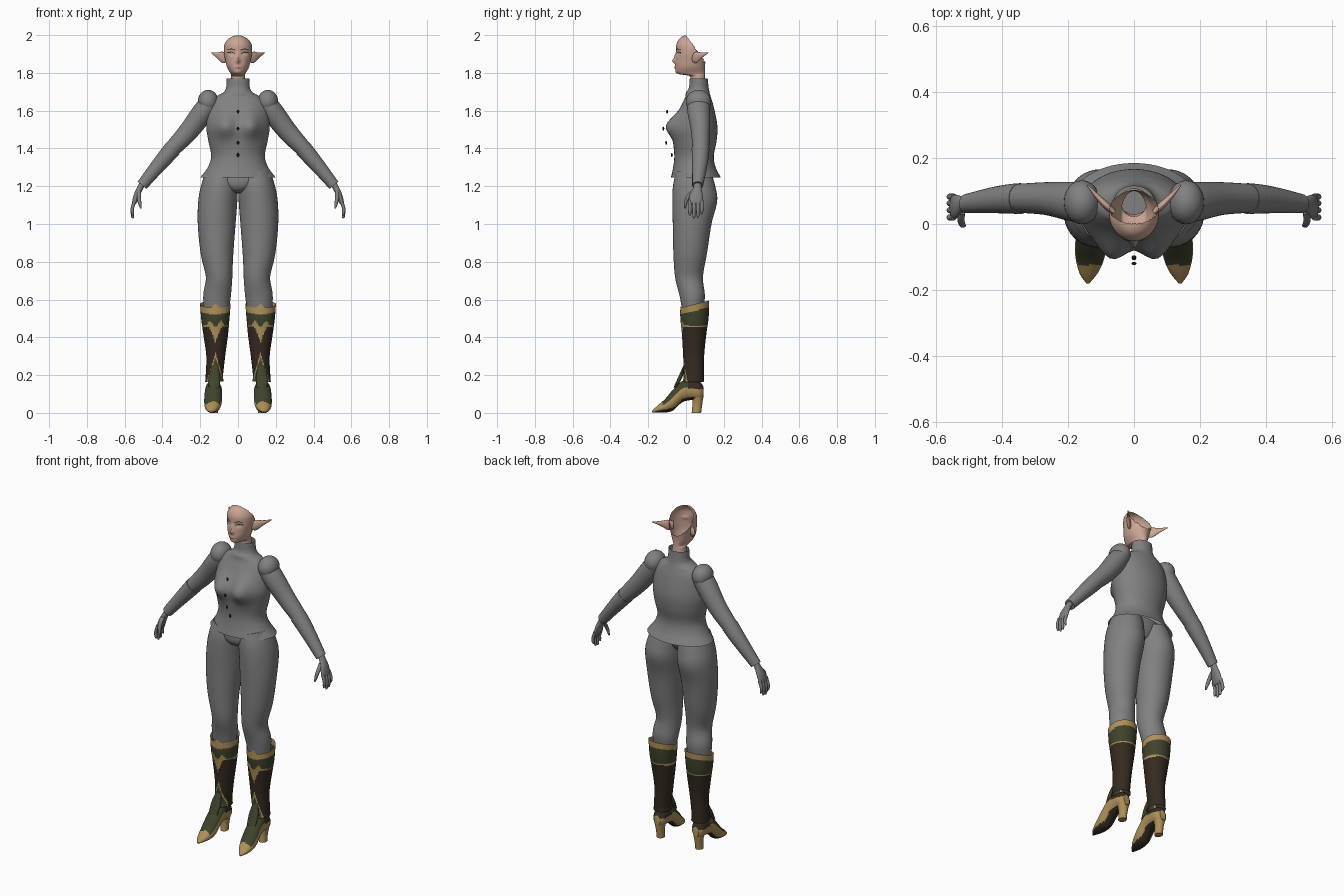
import bpy, bmesh, math
from mathutils import Vector
from mathutils.bvhtree import BVHTree

cube = bpy.data.objects.get("Cube")
if cube:
    bpy.data.objects.remove(cube, do_unlink=True)


def material(name, r, g, b):
    m = bpy.data.materials.new(name)
    m.use_nodes = True
    m.diffuse_color = (r, g, b, 1)
    bsdf = m.node_tree.nodes["Principled BSDF"]
    bsdf.inputs["Base Color"].default_value = (r, g, b, 1)
    bsdf.inputs["Roughness"].default_value = 0.8
    return m


GREY = material("grey cloth", 0.22, 0.22, 0.22)
SKIN = material("skin", 0.60, 0.38, 0.30)
GOLD = material("gold trim", 0.42, 0.28, 0.10)
GREEN = material("olive leather", 0.05, 0.055, 0.025)
BROWN = material("dark brown leather", 0.035, 0.023, 0.015)
BLACK = material("black", 0.012, 0.011, 0.012)
LIP = material("lips", 0.42, 0.2, 0.17)
WHITE = material("eye white", 0.55, 0.5, 0.47)
BOOT = [GOLD, GREEN, BROWN]
parts = []


def finish(name, bm, mats, rule=None):
    bmesh.ops.recalc_face_normals(bm, faces=bm.faces)
    for f in bm.faces:
        f.smooth = True
        if rule:
            c, n = f.calc_center_median(), f.normal
            f.material_index = rule(abs(c.x), c.y, c.z, n)
    me = bpy.data.meshes.new(name)
    bm.to_mesh(me)
    bm.free()
    for m in mats:
        me.materials.append(m)
    ob = bpy.data.objects.new(name, me)
    bpy.context.collection.objects.link(ob)
    parts.append(ob)
    return ob


def spline(rows, sub):
    """Smooth curve through the rows of numbers."""
    r = [Vector(p) for p in rows]
    r = [r[0] * 2 - r[1]] + r + [r[-1] * 2 - r[-2]]
    out = []
    for i in range(1, len(r) - 2):
        a, b, c, d = r[i - 1:i + 3]
        for k in range(sub):
            t = k / sub
            out.append((b * 2 + (c - a) * t + (a * 2 - b * 5 + c * 4 - d) * t * t
                        + (b * 3 - a - c * 3 + d) * t ** 3) * 0.5)
    return out + [r[-2]]


def tube(name, rows, mats, s=1, ref=(0, 1, 0), n=24, sub=5, cap=True,
         bumps=(), rule=None, warp=None, cut=None):
    """Skin elliptical rings (x, y, z, across radius, radius along ref)."""
    ref, pts, bm, rings = Vector(ref), spline(rows, sub), bmesh.new(), []
    for i, p in enumerate(pts):
        a, b = pts[max(i - 1, 0)], pts[min(i + 1, len(pts) - 1)]
        side = ref.cross(Vector(b[:3]) - Vector(a[:3])).normalized()
        ring = []
        for k in range(n):
            t = 2 * math.pi * k / n
            v = Vector(p[:3]) + side * p[3] * math.cos(t) + ref * p[4] * math.sin(t)
            front = max(0, -math.sin(t)) ** 0.5
            push = sum(amp * math.exp(-((abs(v.x) - x) / sx) ** 2 - ((v.z - z) / sz) ** 2)
                       for x, z, sx, sz, amp in bumps)
            v.y -= push * front
            if warp:
                v = warp(v)
            ring.append(bm.verts.new((v.x * s, v.y, v.z)))
        rings.append(ring)
    for a, b in zip(rings, rings[1:]):
        for k in range(n):
            bm.faces.new((a[k], a[(k + 1) % n], b[(k + 1) % n], b[k]))
    if cap:
        bm.faces.new(rings[0])
        bm.faces.new(rings[-1])
    if cut:
        gone = [f for f in bm.faces if cut(f.calc_center_median())]
        bmesh.ops.delete(bm, geom=gone, context="FACES")
    return finish(name, bm, mats, rule)


def upright(z, x, ra, front, back):
    """Horizontal ring given by its front and back limits."""
    return (x, (front + back) / 2, z, ra, (back - front) / 2)


def ball(name, pos, size, mat):
    bm = bmesh.new()
    bmesh.ops.create_uvsphere(bm, u_segments=24, v_segments=14, radius=1)
    for v in bm.verts:
        v.co = Vector(pos) + Vector(a * b for a, b in zip(v.co, size))
    return finish(name, bm, [mat])


# Jacket with collar, bust and flared hem
tube("jacket", [upright(*r) for r in (
    (1.77, 0, .06, .02, .115), (1.72, 0, .063, .015, .12), (1.695, 0, .08, 0, .125),
    (1.67, 0, .122, -.005, .132), (1.62, 0, .155, -.028, .147), (1.52, 0, .168, -.072, .166),
    (1.44, 0, .157, -.068, .162), (1.36, 0, .142, -.062, .147), (1.30, 0, .16, -.068, .157),
    (1.245, 0, .2, -.08, .185))], [GREY], n=56, sub=6, cap=False,
    bumps=[(.072, 1.52, .05, .065, .047)])
for i, (y, z) in enumerate(((-.10, 1.595), (-.12, 1.505), (-.105, 1.43), (-.075, 1.365))):
    ball(f"button_{i + 1}", (0, y, z), (.007, .005, .01), BLACK)

# Trousers centre
tube("trouser_seat", [upright(*r) for r in (
    (1.28, 0, .14, -.055, .125), (1.22, 0, .13, -.062, .115), (1.185, 0, .08, -.05, .1),
    (1.165, 0, .03, -.02, .08))], [GREY], n=32)

# Open-backed head and neck
head = tube("head", [upright(*r) for r in (
    (1.72, 0, .045, .03, .108), (1.765, 0, .038, .024, .102), (1.785, 0, .037, .015, .1),
    (1.797, 0, .04, -.045, .1), (1.83, 0, .058, -.056, .1), (1.87, 0, .068, -.055, .105),
    (1.91, 0, .075, -.052, .113), (1.95, 0, .072, -.051, .113), (1.98, 0, .052, -.036, .09),
    (1.995, 0, .027, -.015, .06), (2.0, 0, .004, .015, .03))], [SKIN], n=96, sub=7, cap=False,
    bumps=[(0, 1.863, .01, .012, .016), (0, 1.885, .009, .02, .008), (0, 1.828, .015, .008, .005),
           (.034, 1.902, .016, .01, -.006), (0, 1.803, .02, .01, .004)],
    cut=lambda c: c.y > 0 and c.z > 2.0 - 1.4 * c.y)

tree = BVHTree.FromPolygons([v.co for v in head.data.vertices],
                            [p.vertices[:] for p in head.data.polygons])


def face_plate(name, cols, mat, s=1):
    """Thin painted strip laid on the face: columns of (x, low z, high z)."""
    bm, lines = bmesh.new(), []
    for x, lo, hi in spline(cols, 4):
        line = []
        for k in range(4):
            z = lo + (hi - lo) * k / 3
            hit = tree.ray_cast(Vector((x * s, -1, z)), Vector((0, 1, 0)))[0]
            line.append(bm.verts.new((x * s, (hit.y if hit else 0) - .002, z)))
        lines.append(line)
    for a, b in zip(lines, lines[1:]):
        for k in range(3):
            bm.faces.new((a[k], b[k], b[k + 1], a[k + 1]) if s > 0 else
                         (a[k + 1], b[k + 1], b[k], a[k]))
    for f in bm.faces:
        f.smooth = True
    me = bpy.data.meshes.new(name)
    bm.to_mesh(me)
    bm.free()
    me.materials.append(mat)
    ob = bpy.data.objects.new(name, me)
    bpy.context.collection.objects.link(ob)
    parts.append(ob)


face_plate("lips", [(-.018, 1.828, 1.829), (0, 1.822, 1.834), (.018, 1.828, 1.829)], LIP)


# Boot colour rules
def shaft_rule(x, y, z, n):
    d, top = abs(x - .12), .575 + .25 * (y - .045)
    front = y < .02
    low = min(.455, .375 + 2.5 * d) if front else .455
    wide = .008 + (max(0, .07 * (1 - d / .05)) if front else 0)
    if z > top - .035 or low < z < low + wide:
        return 0
    if z > low:
        return 1
    tongue = .03 * (.32 - z) / .1
    if front and d < tongue:
        return 1 if d < tongue - .007 else 0
    return 2


def foot_rule(x, y, z, n):
    if n.z < -.6:
        return 2
    if y > .01 and z > .125:
        return 2
    return 1 if n.z > .3 and y > -.125 and z > .045 else 0


def boot_top(v):
    w = max(0, min(1, (v.z - .45) / .12))
    v.z += w * .25 * (v.y - .045)
    if v.y < -.01:
        v.z += w * max(0, .025 - abs(v.x - .12)) * .9
    return v


for side, s in (("left", 1), ("right", -1)):
    # Ear and painted eye
    tube(side + "_ear", [(.06, .035, 1.88, .008, .022), (.083, .055, 1.882, .011, .03),
         (.11, .082, 1.893, .008, .015), (.142, .118, 1.907, .002, .002)], [SKIN], s, (0, 0, 1))
    face_plate(side + "_eye", [(.018, 1.9, 1.902), (.034, 1.896, 1.908), (.052, 1.903, 1.905)], WHITE, s)
    ring = [(.028, 1.9, 1.904), (.034, 1.897, 1.908), (.04, 1.9, 1.904)]
    for name, dark in (("_iris", ring),
                       ("_lashes", [(.016, 1.9, 1.904), (.034, 1.907, 1.912), (.056, 1.903, 1.909)]),
                       ("_brow", [(.013, 1.918, 1.922), (.035, 1.925, 1.929), (.058, 1.92, 1.922)])):
        face_plate(side + name, dark, BLACK, s)

    # Sleeve with puffed shoulder
    ball(side + "_shoulder_puff", (.158 * s, .066, 1.648), (.055, .067, .062), GREY)
    tube(side + "_upper_sleeve", [(.145, .066, 1.65, .05, .06), (.187, .068, 1.59, .057, .06),
         (.265, .077, 1.487, .052, .05), (.36, .078, 1.385, .042, .043), (.385, .077, 1.355, .04, .04)],
         [GREY], s, n=32)
    tube(side + "_lower_sleeve", [(.345, .077, 1.4, .046, .047), (.385, .076, 1.353, .043, .044),
         (.44, .071, 1.288, .037, .038), (.508, .062, 1.205, .03, .029)], [GREY], s, n=32)

    # Hand
    tube(side + "_palm", [(.5, .063, 1.225, .017, .02), (.519, .06, 1.19, .016, .022),
         (.535, .054, 1.155, .016, .034), (.547, .052, 1.12, .013, .037),
         (.551, .052, 1.105, .008, .034)], [GREY], s)
    for i, (y, tip) in enumerate(((.02, 1.045), (.042, 1.03), (.063, 1.034), (.083, 1.052))):
        tube(f"{side}_finger_{i + 1}", [(.546, y, 1.125, .009, .009), (.559, y, 1.085, .009, .0095),
             (.558, y, tip + .012, .008, .008), (.554, y, tip, .003, .003)], [GREY], s, n=12)
    tube(side + "_thumb", [(.522, .04, 1.178, .01, .012), (.525, .012, 1.145, .011, .012),
         (.52, -.002, 1.11, .009, .009), (.514, -.005, 1.082, .004, .004)], [GREY], s, n=12)

    # Trouser leg
    tube(side + "_trouser_leg", [upright(*r) for r in (
        (1.27, .083, .085, -.055, .135), (1.2, .096, .097, -.069, .155), (1.12, .107, .103, -.072, .165),
        (1.0, .113, .1, -.07, .135), (.85, .111, .087, -.067, .112), (.72, .1, .07, -.058, .09),
        (.62, .111, .073, -.034, .1), (.54, .116, .064, -.02, .09))], [GREY], s, n=40, sub=6)

    # Boot
    tube(side + "_boot_shaft", [upright(*r) for r in (
        (.575, .12, .081, -.03, .123), (.5, .12, .075, -.03, .12), (.42, .118, .066, -.022, .108),
        (.3, .118, .05, -.015, .096), (.2, .125, .046, -.012, .094), (.165, .125, .049, -.018, .096))],
        BOOT, s, n=64, sub=12, cap=False, rule=shaft_rule, warp=boot_top)
    tube(side + "_boot_tongue", [(.122, -.008, .25, .016, .006), (.125, -.03, .19, .03, .011),
         (.127, -.056, .135, .028, .01)], [GREEN], s)
    tube(side + "_boot_foot", [(.128, .092, .11, .02, .03), (.128, .07, .116, .038, .052),
         (.128, .03, .12, .042, .052), (.13, -.02, .112, .045, .056), (.132, -.07, .067, .047, .055),
         (.135, -.11, .038, .042, .036), (.139, -.15, .02, .027, .019), (.14, -.18, .006, .005, .005)],
         BOOT, s, (0, 0, 1), n=40, sub=7, rule=foot_rule)
    tube(side + "_boot_heel", [(.128, .062, .09, .032, .03), (.128, .06, .045, .023, .026),
         (.128, .055, 0, .022, .025)], [GOLD], s)

# Smooth shading with sharp rims
bpy.ops.object.select_all(action="DESELECT")
for ob in parts:
    ob.select_set(True)
bpy.context.view_layer.objects.active = parts[0]
bpy.ops.object.shade_smooth_by_angle(angle=math.radians(45))
